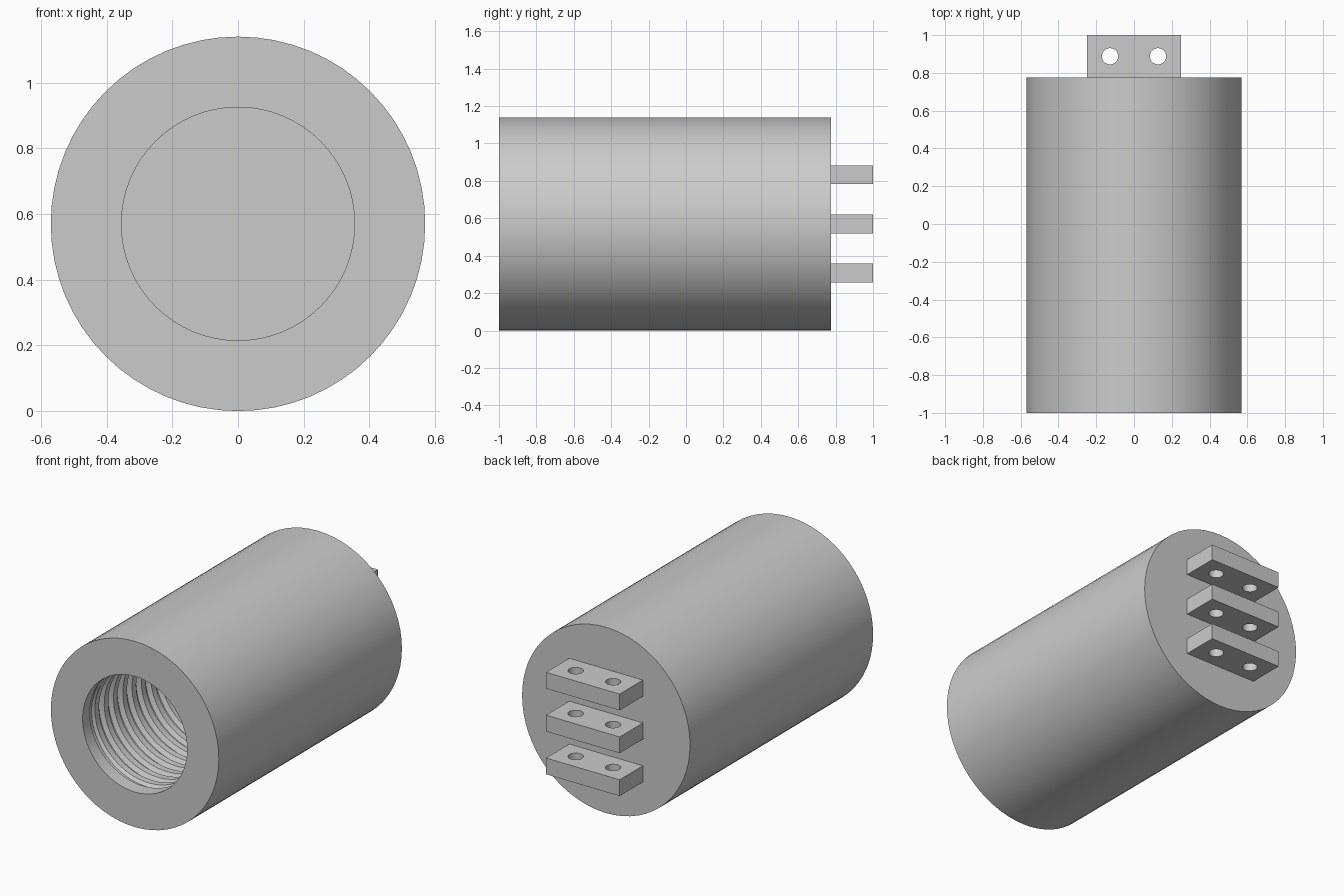
import bpy, bmesh, math

cube = bpy.data.objects.get("Cube")
if cube:
    bpy.data.objects.remove(cube, do_unlink=True)

R, BORE = 0.57, 0.355
FRONT, BACK = -1.0, 0.775
SEG = 64
PITCH, DEPTH, TURNS = 0.09, 0.025, 15

metal = bpy.data.materials.new("light grey metal")
metal.use_nodes = True
GREY = (0.6, 0.6, 0.6, 1)
metal.diffuse_color = GREY
metal.node_tree.nodes["Principled BSDF"].inputs["Base Color"].default_value = GREY


def smooth(obj):
    bpy.ops.object.select_all(action='DESELECT')
    obj.select_set(True)
    bpy.context.view_layer.objects.active = obj
    bpy.ops.object.shade_smooth_by_angle(angle=math.radians(30))


def section(t):
    """Half section (radius, y) of the body at fraction t of a turn."""
    pts = [(0, BACK), (R, BACK), (R, FRONT), (BORE, FRONT)]
    for k in range(TURNS):
        # the groove fades in on its first turn and out on its last
        d = DEPTH * (t if k == 0 else 1 - t if k == TURNS - 1 else 1)
        y = FRONT + 0.025 + PITCH * (k + t)
        pts += [(BORE, y), (BORE + d, y + 0.015),
                (BORE + d, y + 0.035), (BORE, y + 0.05)]
    floor = FRONT + 0.05 + PITCH * (TURNS + 1)
    return pts + [(BORE, floor), (0, floor)]


# Body: solid cylinder with a threaded blind bore in the front
bm = bmesh.new()
columns = []
for i in range(SEG + 1):
    a = math.tau * i / SEG
    columns.append([bm.verts.new((r * math.cos(a), y, R + r * math.sin(a)))
                    for r, y in section(i / SEG)])
for a, b in zip(columns, columns[1:]):
    for j in range(len(a) - 1):
        bm.faces.new((a[j], a[j + 1], b[j + 1], b[j]))
bmesh.ops.remove_doubles(bm, verts=bm.verts, dist=0.0001)
bm.normal_update()
# Outer wall must face away from the axis
wall = next(f for f in bm.faces if f.calc_center_median().x > BORE + 0.15
            and abs(f.normal.y) < 0.1)
if wall.normal.x < 0:
    bmesh.ops.reverse_faces(bm, faces=bm.faces)
mesh = bpy.data.meshes.new("threaded_body")
bm.to_mesh(mesh)
bm.free()
mesh.materials.append(metal)
body = bpy.data.objects.new("threaded_body", mesh)
bpy.context.collection.objects.link(body)
smooth(body)


def add_loop(curve, points):
    spline = curve.splines.new('POLY')
    spline.points.add(len(points) - 1)
    for p, (x, y) in zip(spline.points, points):
        p.co = (x, y, 0, 1)
    spline.use_cyclic_u = True


# Terminal tabs: flat plates with two holes each
def add_tab(name, z):
    curve = bpy.data.curves.new(name, 'CURVE')
    curve.dimensions = '2D'
    curve.fill_mode = 'BOTH'
    curve.extrude = 0.05
    add_loop(curve, [(-0.25, BACK), (0.25, BACK), (0.25, 1), (-0.25, 1)])
    for x in (-0.127, 0.127):
        add_loop(curve, [(x + 0.043 * math.cos(math.tau * i / 32),
                          0.888 + 0.043 * math.sin(math.tau * i / 32))
                         for i in range(32)])
    curve.materials.append(metal)
    tab = bpy.data.objects.new(name, curve)
    tab.location.z = z
    bpy.context.collection.objects.link(tab)
    bpy.ops.object.select_all(action='DESELECT')
    tab.select_set(True)
    bpy.context.view_layer.objects.active = tab
    bpy.ops.object.convert(target='MESH')
    smooth(bpy.context.object)


for name, offset in (("lower_tab", -0.263), ("middle_tab", 0), ("upper_tab", 0.263)):
    add_tab(name, R + offset)
